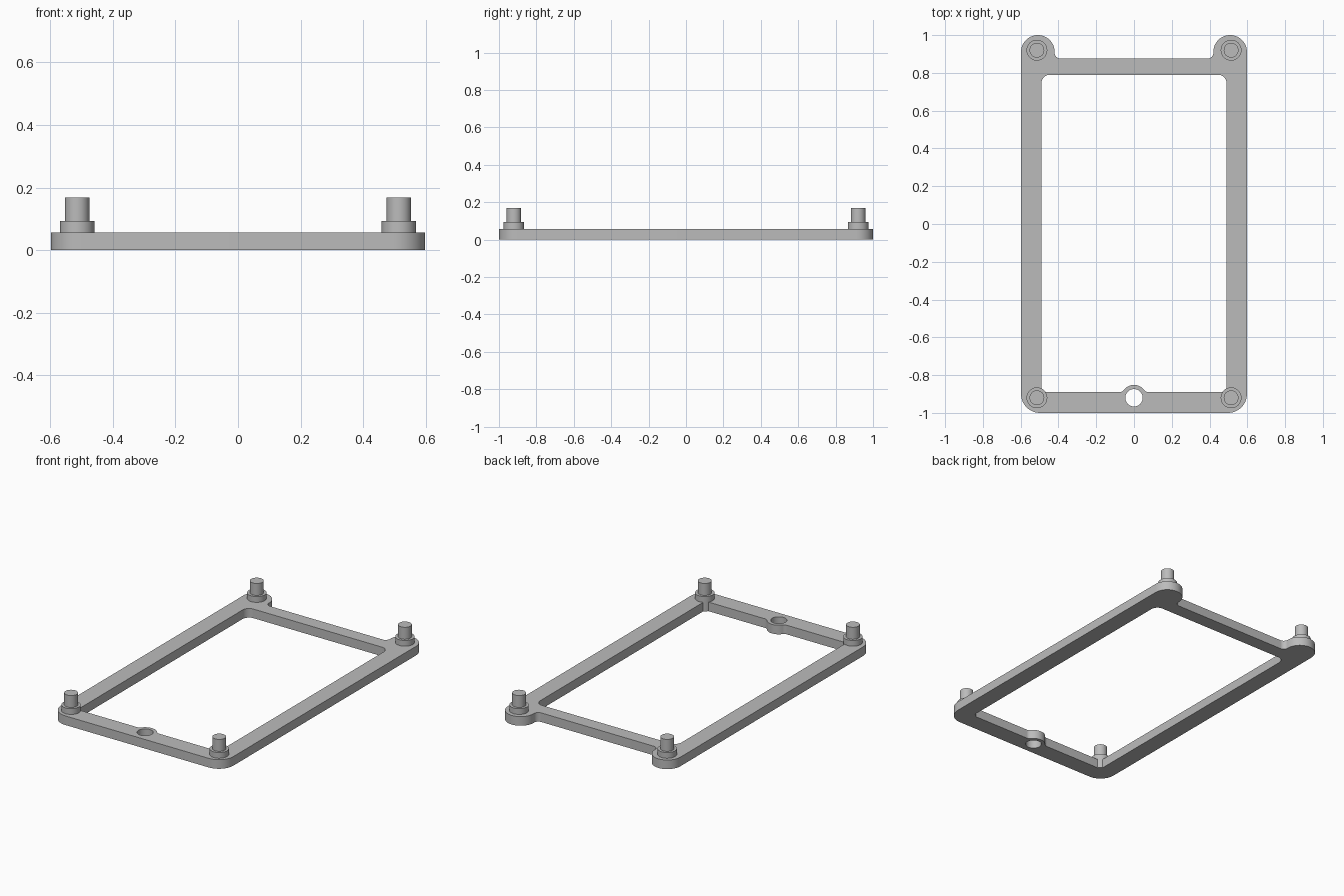
import bpy, bmesh
from math import cos, sin, radians, pi

cube = bpy.data.objects.get("Cube")
if cube:
    bpy.data.objects.remove(cube, do_unlink=True)

grey = bpy.data.materials.new("plain grey")
grey.use_nodes = True
colour = (0.5, 0.5, 0.5, 1)
grey.diffuse_color = colour
grey.node_tree.nodes["Principled BSDF"].inputs["Base Color"].default_value = colour

THICK, COLLAR_TOP, PIN_TOP = 0.057, 0.093, 0.168
PIN_X, PIN_Y = 0.514, 0.92
COLLAR_R, PIN_R = 0.055, 0.039


def arc(x, y, r, start, end, n=12):
    angles = [radians(start + (end - start) * i / n) for i in range(n + 1)]
    return [(x + r * cos(a), y + r * sin(a)) for a in angles]


def mirrored(half):
    return half + [(-x, y) for x, y in reversed(half)]


def finish(bm, name):
    bmesh.ops.recalc_face_normals(bm, faces=bm.faces)
    mesh = bpy.data.meshes.new(name)
    bm.to_mesh(mesh)
    bm.free()
    mesh.materials.append(grey)
    obj = bpy.data.objects.new(name, mesh)
    bpy.context.collection.objects.link(obj)
    bpy.ops.object.select_all(action='DESELECT')
    obj.select_set(True)
    bpy.context.view_layer.objects.active = obj
    bpy.ops.object.shade_smooth_by_angle(angle=radians(30))
    return obj


# Frame: outer edge with rounded front corners and two rear ears
outer = mirrored(arc(0.498, -0.9, 0.1, -90, 0)
                 + arc(0.509, 0.911, 0.089, 0, 180, 24)
                 + arc(0.39, 0.906, 0.03, 0, -90))

# Opening: screw tab, collar-shaped front corners, rounded rear corners
opening = mirrored(arc(0, -0.92, 0.068, 90, 37.7)
                   + arc(0.0775, -0.86, 0.03, 217.7, 270)
                   + arc(PIN_X, -PIN_Y, COLLAR_R, 146.9, 115.9, 6)
                   + arc(0.445, 0.745, 0.045, 0, 90))

screw_hole = arc(0, -0.92, 0.046, 0, 360, 40)

bm = bmesh.new()
for loop in (outer, opening, screw_hole):
    verts = [bm.verts.new((x, y, 0)) for x, y in loop]
    for a, b in zip(verts, verts[1:] + verts[:1]):
        bm.edges.new((a, b))
bmesh.ops.remove_doubles(bm, verts=bm.verts, dist=0.0005)
bmesh.ops.triangle_fill(bm, edges=bm.edges, use_beauty=True)
top = bmesh.ops.extrude_face_region(bm, geom=bm.faces[:])["geom"]
bmesh.ops.translate(bm, vec=(0, 0, THICK),
                    verts=[v for v in top if isinstance(v, bmesh.types.BMVert)])
finish(bm, "frame")


# Posts: a stepped profile, spun into a collar with a pin on it
def post(name, x, y):
    profile = [(0, THICK - 0.005), (COLLAR_R, THICK - 0.005), (COLLAR_R, COLLAR_TOP),
               (PIN_R, COLLAR_TOP), (PIN_R, PIN_TOP), (0, PIN_TOP)]
    bm = bmesh.new()
    verts = [bm.verts.new((x + r, y, z)) for r, z in profile]
    edges = [bm.edges.new(pair) for pair in zip(verts, verts[1:])]
    bmesh.ops.spin(bm, geom=verts + edges, cent=(x, y, 0), axis=(0, 0, 1),
                   angle=2 * pi, steps=48)
    bmesh.ops.remove_doubles(bm, verts=bm.verts, dist=0.0005)
    finish(bm, name)


for end, sy in (("front", -1), ("rear", 1)):
    for side, sx in (("right", -1), ("left", 1)):
        post(f"{end}_{side}_post", sx * PIN_X, sy * PIN_Y)
